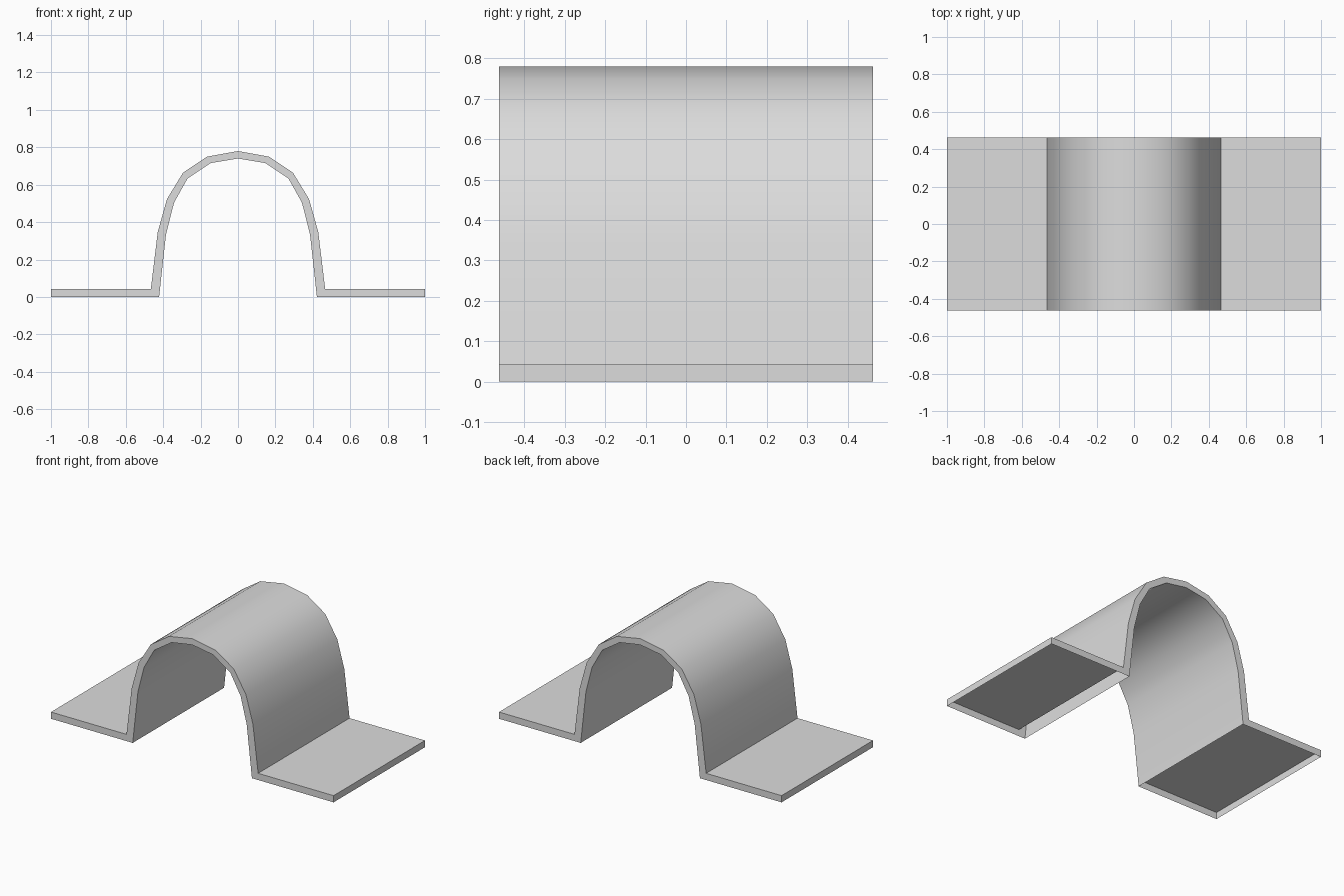
import bpy
import bmesh

cube = bpy.data.objects.get("Cube")
if cube:
    bpy.data.objects.remove(cube, do_unlink=True)

HALF_DEPTH = 0.462

# Half of the strap section, from the flange tip to the crown
outer_half = [(1, .043), (.466, .043), (.429, .348), (.38, .523),
              (.294, .664), (.166, .75), (0, .78)]
inner_half = [(1, 0), (.422, 0), (.385, .335), (.342, .504),
              (.27, .633), (.146, .716), (0, .74)]


def mirrored(half):
    return half + [(-x, z) for x, z in reversed(half[:-1])]


bm = bmesh.new()


def rail(section, y):
    return [bm.verts.new((x, y, z)) for x, z in mirrored(section)]


outer_front, outer_back = (rail(outer_half, y) for y in (-HALF_DEPTH, HALF_DEPTH))
inner_front, inner_back = (rail(inner_half, y) for y in (-HALF_DEPTH, HALF_DEPTH))


def strip(a, b, skip=()):
    for i in range(len(a) - 1):
        if i not in skip:
            bm.faces.new((a[i], a[i + 1], b[i + 1], b[i]))


# Top skin, arch underside (flanges are open below) and the two edge bands
last = len(outer_front) - 2
strip(outer_front, outer_back)
strip(inner_back, inner_front, skip=(0, last))
strip(inner_front, outer_front)
strip(outer_back, inner_back)

# Flange tips
for i in (0, -1):
    bm.faces.new((outer_front[i], outer_back[i], inner_back[i], inner_front[i]))

bmesh.ops.recalc_face_normals(bm, faces=bm.faces[:])
mesh = bpy.data.meshes.new("strap_bracket")
bm.to_mesh(mesh)
bm.free()

# Plain light grey
grey = bpy.data.materials.new("light_grey")
grey.use_nodes = True
colour = (0.72, 0.72, 0.72, 1)
grey.diffuse_color = colour
grey.node_tree.nodes["Principled BSDF"].inputs["Base Color"].default_value = colour
mesh.materials.append(grey)

bracket = bpy.data.objects.new("strap_bracket", mesh)
bpy.context.collection.objects.link(bracket)

# Smooth arch with crisp rims and feet
bpy.ops.object.select_all(action="DESELECT")
bracket.select_set(True)
bpy.context.view_layer.objects.active = bracket
bpy.ops.object.shade_smooth_by_angle(angle=0.6)
